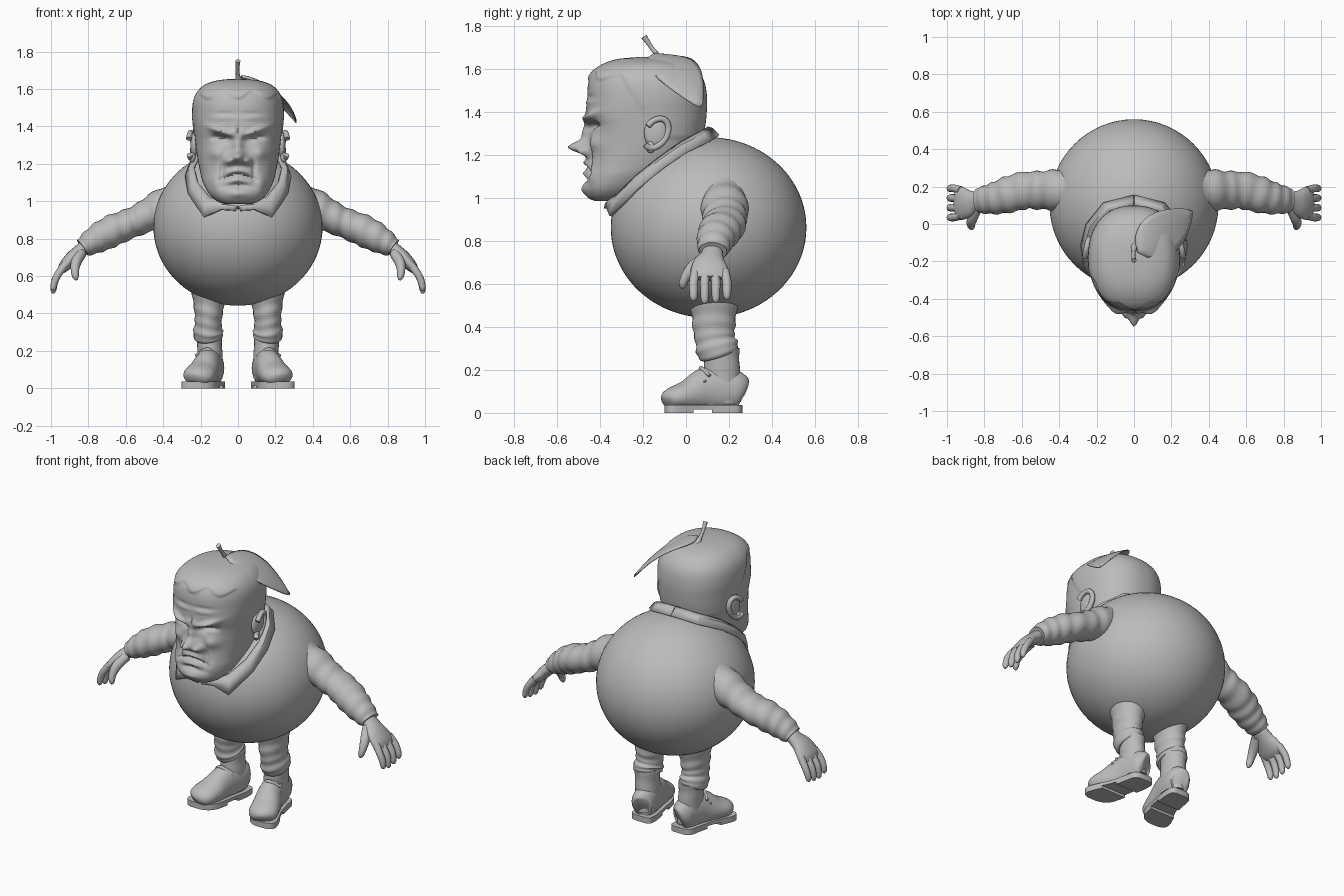
import bpy, bmesh, math
from mathutils import Vector

grey = bpy.data.materials.new("plain grey")
grey.diffuse_color = (0.5, 0.5, 0.5, 1)


def finish(name, bm, mirror=False, thick=0, angle=50):
    bmesh.ops.recalc_face_normals(bm, faces=bm.faces)
    me = bpy.data.meshes.new(name)
    bm.to_mesh(me)
    bm.free()
    me.materials.append(grey)
    me.shade_smooth()
    me.set_sharp_from_angle(angle=math.radians(angle))
    ob = bpy.data.objects.new(name, me)
    bpy.context.collection.objects.link(ob)
    if thick:
        m = ob.modifiers.new("thickness", 'SOLIDIFY')
        m.thickness, m.offset = thick, 0
    if mirror:
        ob.modifiers.new("mirror", 'MIRROR')
    return ob


def spline(rows, steps):
    """Catmull-Rom through rows of numbers."""
    out = []
    for i in range(len(rows) - 1):
        a, b, c, d = (rows[max(i - 1, 0)], rows[i], rows[i + 1], rows[min(i + 2, len(rows) - 1)])
        for s in range(steps):
            t = s / steps
            out.append([0.5 * (2 * q + (r - p) * t + (2 * p - 5 * q + 4 * r - w) * t * t
                               + (3 * q - p - 3 * r + w) * t ** 3) for p, q, r, w in zip(a, b, c, d)])
    return out + [list(rows[-1])]


def skin(bm, rings, closed=True):
    vs = [[bm.verts.new(p) for p in ring] for ring in rings]
    n = len(vs[0])
    for a, b in zip(vs, vs[1:]):
        for i in range(n if closed else n - 1):
            j = (i + 1) % n
            bm.faces.new((a[i], a[j], b[j], b[i]))
    if closed:
        bm.faces.new(vs[0])
        bm.faces.new(vs[-1])


def tube(bm, rows, side=(0, 1, 0), sides=20, steps=4, floor=-9, fold=0):
    """Rows of x, y, z, radius along side, other radius."""
    rows = spline(rows, steps)
    rings = []
    for k, r in enumerate(rows):
        c = Vector(r[:3])
        t = (Vector(rows[min(k + 1, len(rows) - 1)][:3]) - Vector(rows[max(k - 1, 0)][:3])).normalized()
        u = Vector(side)
        u = (u - t * u.dot(t)).normalized()
        v = t.cross(u)
        ring = []
        for i in range(sides):
            a = 2 * math.pi * i / sides
            f = 1 + fold * math.sin(k * 1.25 + 1.5 * math.sin(a))
            p = c + u * r[3] * f * math.cos(a) + v * r[4] * f * math.sin(a)
            p.z = max(p.z, floor)
            ring.append(p)
        rings.append(ring)
    skin(bm, rings)


def ball(bm, centre, size, u=32, v=20):
    new = bmesh.ops.create_uvsphere(bm, u_segments=u, v_segments=v, radius=1)['verts']
    for p in new:
        p.co = Vector(a * b + c for a, b, c in zip(p.co, size, centre))


# round body
bm = bmesh.new()
ball(bm, (0, 0.105, 0.862), (0.452, 0.455, 0.42), 64, 40)
finish("body", bm)

# neck
bm = bmesh.new()
tube(bm, [(0, 0.0, 0.95, .27, .2), (0, -0.09, 1.1, .25, .20), (0, -0.13, 1.22, .21, .19), (0, -.16, 1.32, .17, .17)], sides=32)
finish("neck", bm)

# head: height, front, back, half width
outline = [(.985, -.42, -.32, .06), (1.0, -.455, -.26, .11), (1.04, -.475, -.18, .155), (1.10, -.465, -.1, .187),
           (1.16, -.46, 0, .203), (1.24, -.45, .06, .218), (1.32, -.45, .08, .228), (1.39, -.465, .088, .235),
           (1.46, -.46, .09, .24), (1.53, -.455, .08, .235), (1.58, -.435, .055, .215),
           (1.62, -.38, .01, .175), (1.643, -.31, -.06, .11), (1.652, -.22, -.13, .035)]
# face relief: x, z, spread x, spread z, push along y, slope of z over x
relief = [(0, 1.30, .026, .045, -.035, 0), (0, 1.235, .036, .03, -.095, 0), (.05, 1.215, .022, .02, -.045, 0),
          (.09, 1.335, .045, .02, .045, .1), (.095, 1.325, .03, .011, -.022, 0),
          (.09, 1.372, .06, .016, -.035, .35), (.02, 1.37, .02, .02, -.015, 0), (0, 1.385, .008, .022, .012, 0),
          (.12, 1.255, .04, .035, -.022, 0), (.085, 1.17, .011, .05, .018, -1.0), (.125, 1.10, .025, .04, -.012, 0),
          (0, 1.165, .05, .014, -.018, -.15), (.04, 1.137, .05, .007, .022, -.35), (0, 1.115, .05, .012, -.016, -.2),
          (0, 1.085, .06, .011, .016, -.1), (0, 1.04, .05, .022, -.012, 0), (.07, 1.47, .06, .01, .006, 0),
          (.07, 1.445, .06, .012, -.006, 0)]
rings = []
for z, f, b, w in spline(outline, 9):
    ring = []
    for i in range(160):
        a = 2 * math.pi * i / 160
        c, s = math.cos(a), math.sin(a)
        x = w * math.copysign(abs(c) ** .87, c)
        y = (f + b) / 2 + (b - f) / 2 * math.copysign(abs(s) ** .87, s)
        if s < 0:
            fade = min(1, -s * 1.6)
            for rx, rz, sx, sz, push, slope in relief:
                dz = z - rz - slope * (abs(x) - rx)
                y += fade * push * math.exp(-((abs(x) - rx) / sx) ** 2 - (dz / sz) ** 2)
        # raised hair above the hairline
        line = 1.56 - .02 * math.cos(x * 40) if y < -.3 else max(1.27, 1.56 - (y + .3) * 1.6)
        h = .008 * min(1, max(0, (z - line) / .015))
        ring.append(Vector((x * (1 + 3 * h), y + h * s, z + h * .3)))
    rings.append(ring)
bm = bmesh.new()
skin(bm, rings)
finish("head", bm, angle=70)

# ears: rim, inner shell and lobe
bm = bmesh.new()
rim = []
for i in range(15):
    a = math.radians(-130 + i * 20)
    rim.append((.252 - .012 * math.cos(a), -.14 + .055 * math.cos(a) + .02 * math.sin(a), 1.30 + .068 * math.sin(a), .015, .015))
tube(bm, rim, side=(1, 0, 0), sides=10, steps=2)
ball(bm, (.235, -.14, 1.30), (.02, .055, .07), 20, 12)
ball(bm, (.245, -.165, 1.235), (.018, .022, .028), 16, 10)
finish("ears", bm, True)

# shirt collar: upper and lower edge from nape to throat
upper = [(0, .10, 1.325), (.13, .07, 1.305), (.205, -.03, 1.25), (.235, -.13, 1.18), (.215, -.23, 1.10),
         (.15, -.31, 1.02), (.07, -.35, .98), (0, -.36, .965)]
lower = [(0, .15, 1.288), (.16, .11, 1.262), (.25, 0, 1.21), (.278, -.11, 1.135), (.262, -.225, 1.04),
         (.182, -.35, .915), (.09, -.365, .955), (.012, -.375, .95)]
bm = bmesh.new()
skin(bm, [upper, [(Vector(p) + Vector(q)) / 2 + Vector((.004, -.004, .012)) for p, q in zip(upper, lower)], lower], False)
finish("collar", bm, True, .016, 35)

# sleeves
bm = bmesh.new()
tube(bm, [(.33, .17, .98, .12, .12), (.42, .18, .955, .11, .10), (.50, .18, .915, .102, .085), (.58, .18, .88, .1, .08),
          (.66, .16, .848, .098, .084), (.73, .14, .812, .088, .08), (.79, .13, .777, .076, .066),
          (.83, .125, .75, .066, .05)], steps=5, sides=28, fold=.045)
finish("sleeves", bm, True)

# hands: palm, four fingers, thumb
bm = bmesh.new()
tube(bm, [(.81, .125, .762, .045, .036), (.85, .12, .73, .055, .036), (.89, .11, .695, .078, .036),
          (.93, .11, .65, .09, .03), (.95, .11, .625, .075, .018)], sides=20)
for k, y in enumerate((.045, .09, .135, .18)):
    d = (y - .11) * .15
    e = (0, .025, .015, -.012)[k]
    tube(bm, [(.925, y, .66, .022, .022), (.962, y + d, .61, .021, .02), (.98, y + d, .57, .02, .019),
              (.987, y + d, .535 - e * .5, .017, .015), (.987, y + d, .52 - e * .5, .006, .006)], sides=12, steps=3)
tube(bm, [(.84, .09, .72, .03, .03), (.865, .03, .675, .03, .028), (.872, -.003, .63, .022, .022),
          (.868, -.015, .595, .018, .017), (.864, -.017, .578, .006, .006)], sides=12, steps=3)
finish("hands", bm, True)

# trousers
bm = bmesh.new()
tube(bm, [(.155, .155, .27, .088, .074), (.16, .145, .30, .1, .08), (.16, .135, .34, .092, .072), (.158, .13, .39, .098, .074),
          (.155, .13, .46, .104, .085), (.155, .13, .56, .12, .1)], steps=5, sides=28, fold=.03)
finish("trousers", bm, True)

# boots: shaft, foot, laces
bm = bmesh.new()
foot = [(.132, .262, .1, .035, .06), (.138, .245, .105, .062, .085), (.145, .18, .11, .07, .11), (.165, .09, .105, .073, .105),
        (.19, .01, .08, .083, .075), (.21, -.05, .068, .085, .058), (.222, -.085, .058, .066, .045),
        (.228, -.1, .05, .03, .025)]
tube(bm, foot, side=(1, 0, 0), floor=.028, sides=28)
tube(bm, [(.145, .17, .05, .085, .062), (.148, .168, .15, .085, .066), (.152, .166, .24, .082, .066),
          (.155, .165, .3, .084, .07)], sides=28, fold=.015)
for y, z, x in ((.02, .15, .185), (.05, .178, .173), (.07, .208, .165)):
    tube(bm, [(x - .06, y + .03, z - .04, .008, .008), (x, y, z, .011, .011), (x + .06, y + .04, z - .035, .008, .008)], sides=8)
finish("boots", bm, True)

# soles and heels
bm = bmesh.new()
dense = spline(foot, 3)
for rows, low in ((dense, .016), (dense[:9], .0), (dense[11:], .0)):
    edge = [(r[0] - r[3] * 1.07, r[1]) for r in rows] + [(r[0] + r[3] * 1.07, r[1]) for r in reversed(rows)]
    skin(bm, [[(x, y, z) for x, y in edge] for z in (low, .036 if low else .017)])
finish("soles", bm, True, angle=35)

# stem on the crown
bm = bmesh.new()
tube(bm, [(.005, -.11, 1.63, .025, .03), (0, -.135, 1.665, .013, .013), (-.003, -.165, 1.705, .01, .01),
          (0, -.195, 1.75, .015, .013)], sides=12)
finish("stem", bm)

# drooping leaf
bm = bmesh.new()
rows = []
for i in range(17):
    t = i / 16
    w = .118 * math.sin(math.pi * t ** .8) ** .75 if 0 < i < 16 else .002
    row = []
    for k in range(-4, 5):
        s = k / 4
        x, y = .02 + .29 * t + .62 * w * s, -.15 + .22 * t - .79 * w * s
        d = max(0, (x - .02) / .29)
        row.append((x, y, 1.672 - .13 * d ** 1.5 - .11 * t ** 2.5 - .012 * s * s))
    rows.append(row)
skin(bm, rows, False)
finish("leaf", bm, thick=.005)
